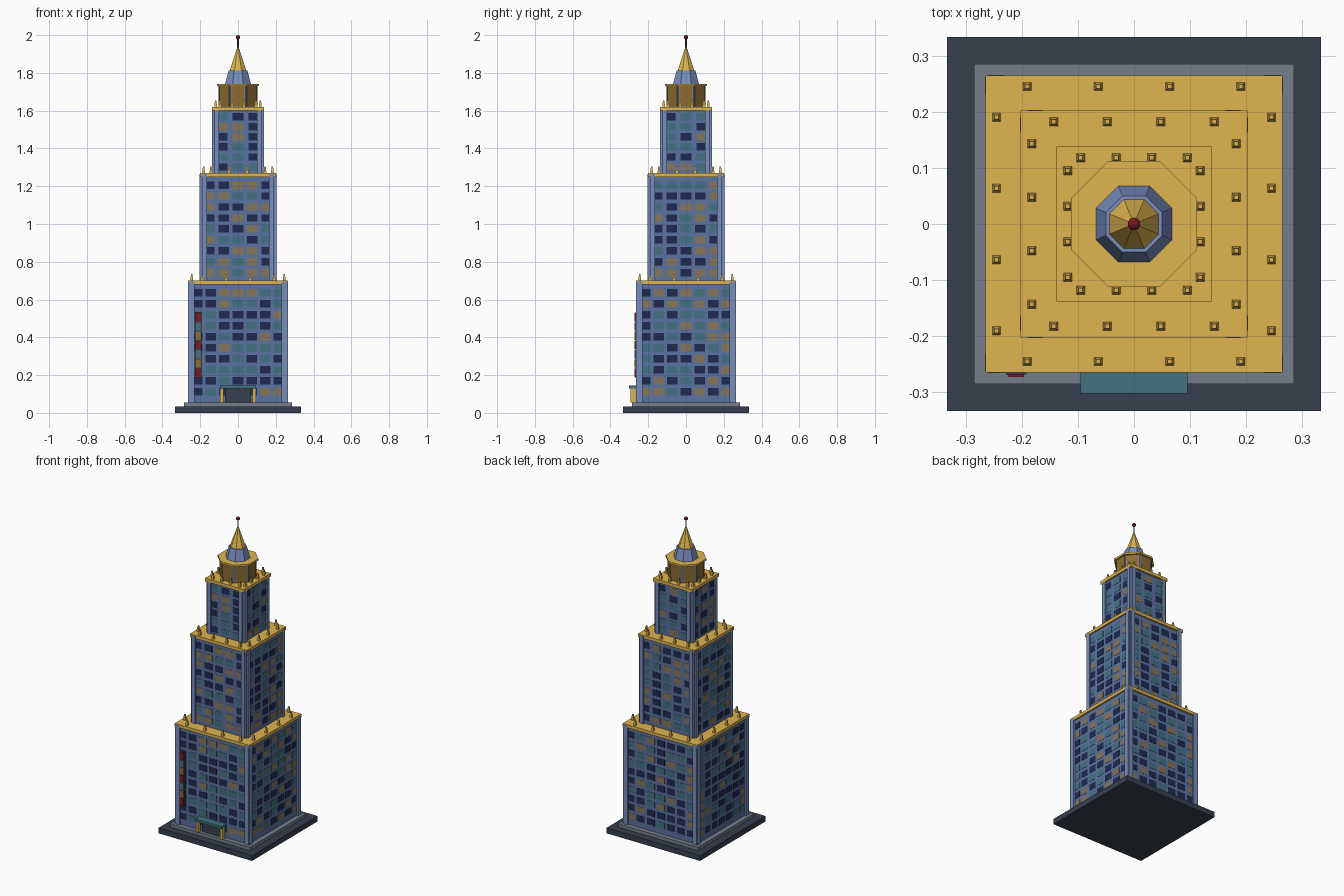
import bpy, bmesh, math, random
from mathutils import Matrix, Vector

random.seed(7)
cube = bpy.data.objects.get("Cube")
if cube:
    bpy.data.objects.remove(cube, do_unlink=True)


def material(name, rgb):
    # sRGB bytes to linear colour
    lin = [((c / 255 + 0.055) / 1.055) ** 2.4 for c in rgb]
    m = bpy.data.materials.new(name)
    m.use_nodes = True
    m.diffuse_color = (*lin, 1)
    m.node_tree.nodes["Principled BSDF"].inputs["Base Color"].default_value = (*lin, 1)
    return m


slate = material("dark slate", (55, 63, 77))
stone = material("grey stone", (118, 125, 140))
wall = material("wall blue", (91, 114, 160))
trim = material("light blue", (120, 141, 188))
gold = material("gold", (224, 181, 80))
bronze = material("bronze glass", (138, 108, 50))
navy = material("dark window", (30, 43, 80))
teal = material("teal", (66, 114, 129))
amber = material("amber window", (134, 118, 92))
red = material("red", (124, 25, 35))


def make(name, bm, *mats):
    bmesh.ops.recalc_face_normals(bm, faces=bm.faces)
    me = bpy.data.meshes.new(name)
    bm.to_mesh(me)
    bm.free()
    for m in mats:
        me.materials.append(m)
    ob = bpy.data.objects.new(name, me)
    bpy.context.collection.objects.link(ob)
    return ob


def add_box(bm, x, y, z, mat=0, turn=0):
    # x, y, z are (low, high) ranges; turn counts quarter turns about z
    lo, hi = Vector((x[0], y[0], z[0])), Vector((x[1], y[1], z[1]))
    m = (Matrix.Rotation(turn * math.pi / 2, 4, 'Z')
         @ Matrix.Translation((lo + hi) / 2) @ Matrix.Diagonal((*(hi - lo), 1)))
    verts = bmesh.ops.create_cube(bm, size=1, matrix=m)["verts"]
    for f in {f for v in verts for f in v.link_faces}:
        f.material_index = mat


def add_prism(bm, sides, r0, r1, z0, z1, at=(0, 0)):
    # r0 and r1 are centre-to-flat distances, flats face the axes
    k = 1 / math.cos(math.pi / sides)
    m = (Matrix.Translation((*at, (z0 + z1) / 2))
         @ Matrix.Rotation(math.pi / sides, 4, 'Z'))
    bmesh.ops.create_cone(bm, cap_ends=True, segments=sides, radius1=r0 * k,
                          radius2=r1 * k, depth=z1 - z0, matrix=m)


def block(name, half, z0, z1, mat):
    bm = bmesh.new()
    add_box(bm, (-half, half), (-half, half), (z0, z1))
    return make(name, bm, mat)


def prism(name, sides, r0, r1, z0, z1, mat):
    bm = bmesh.new()
    add_prism(bm, sides, r0, r1, z0, z1)
    return make(name, bm, mat)


def tier(name, half, z0, z1, cornice, pil, cols, rows, row0, step):
    block(name + "_wall", half, z0, z1 - 0.01, wall)
    block(name + "_cornice", cornice, z1 - 0.02, z1, gold)
    # corner pilasters
    bm = bmesh.new()
    for turn in range(4):
        for s in (-1, 1):
            x = sorted((s * pil[0], s * pil[1]))
            add_box(bm, x, (-half - 0.0105, -half + 0.01), (z0, z1 - 0.005), 0, turn)
    make(name + "_pilasters", bm, trim)
    # window grid spread over the full width of all four sides
    bm = bmesh.new()
    pitch = 1.97 * half / cols
    for turn in range(4):
        for c in range(cols):
            x = (c - (cols - 1) / 2) * pitch
            for r in range(rows):
                z = row0 + r * step
                add_box(bm, (x - 0.028, x + 0.028), (-half - 0.0015, -half + 0.002),
                        (z - 0.0195, z + 0.0195), random.choice((0, 0, 0, 1, 1, 2, 2)), turn)
    make(name + "_windows", bm, navy, teal, amber)
    # finials along the ledge
    bm = bmesh.new()
    edge, gap = cornice - 0.02, (cornice - 0.011) / 2
    for turn in range(4):
        rot = Matrix.Rotation(turn * math.pi / 2, 2)
        for i in range(4):
            at = rot @ Vector(((i - 1.5) * gap, -edge))
            add_prism(bm, 4, 0.0075, 0.0038, z1, z1 + 0.035, at)
    make(name + "_finials", bm, gold)


# plinth
block("base_slab", 0.333, 0, 0.035, slate)
block("base_step", 0.285, 0.035, 0.056, stone)

# stacked tiers
tier("lower_tier", 0.255, 0.056, 0.70, 0.265, (0.231, 0.262), 7, 10, 0.112, 0.0582)
tier("middle_tier", 0.1925, 0.70, 1.27, 0.202, (0.163, 0.19), 5, 9, 0.742, 0.058)
tier("upper_tier", 0.127, 1.27, 1.62, 0.138, (0.1, 0.125), 3, 6, 1.302, 0.053)

# octagonal lantern with a glass panel on each side
prism("lantern_drum", 8, 0.099, 0.099, 1.62, 1.73, trim)
bm = bmesh.new()
for i in range(8):
    add_box(bm, (-0.035, 0.035), (-0.102, -0.095), (1.621, 1.73), 0, i / 2)
make("lantern_panels", bm, bronze)
prism("lantern_cap", 8, 0.112, 0.112, 1.73, 1.742, gold)
prism("crown", 8, 0.068, 0.05, 1.742, 1.812, trim)

# spire, mast and beacon
prism("spire", 8, 0.044, 0.004, 1.812, 1.935, gold)
prism("mast", 8, 0.004, 0.004, 1.93, 1.985, slate)
bm = bmesh.new()
bmesh.ops.create_uvsphere(bm, u_segments=10, v_segments=8, radius=0.0115,
                          matrix=Matrix.Translation((0, 0, 1.9885)))
make("beacon", bm, red)

# entrance
bm = bmesh.new()
add_box(bm, (-0.07, 0.07), (-0.265, -0.25), (0.056, 0.13))
make("entrance_door", bm, slate)
bm = bmesh.new()
add_box(bm, (-0.095, 0.095), (-0.302, -0.25), (0.13, 0.145))
make("entrance_canopy", bm, teal)
bm = bmesh.new()
for s in (-1, 1):
    add_box(bm, sorted((s * 0.078, s * 0.094)), (-0.294, -0.268), (0.056, 0.13))
make("canopy_posts", bm, gold)

# hanging sign with coloured panels
bm = bmesh.new()
add_box(bm, (-0.228, -0.192), (-0.268, -0.25), (0.185, 0.535), 3)
for i in range(7):
    z = 0.483 - i * 0.0492
    add_box(bm, (-0.224, -0.196), (-0.273, -0.26), (z + 0.002, z + 0.046), i % 3)
make("wall_sign", bm, red, teal, bronze, slate)
